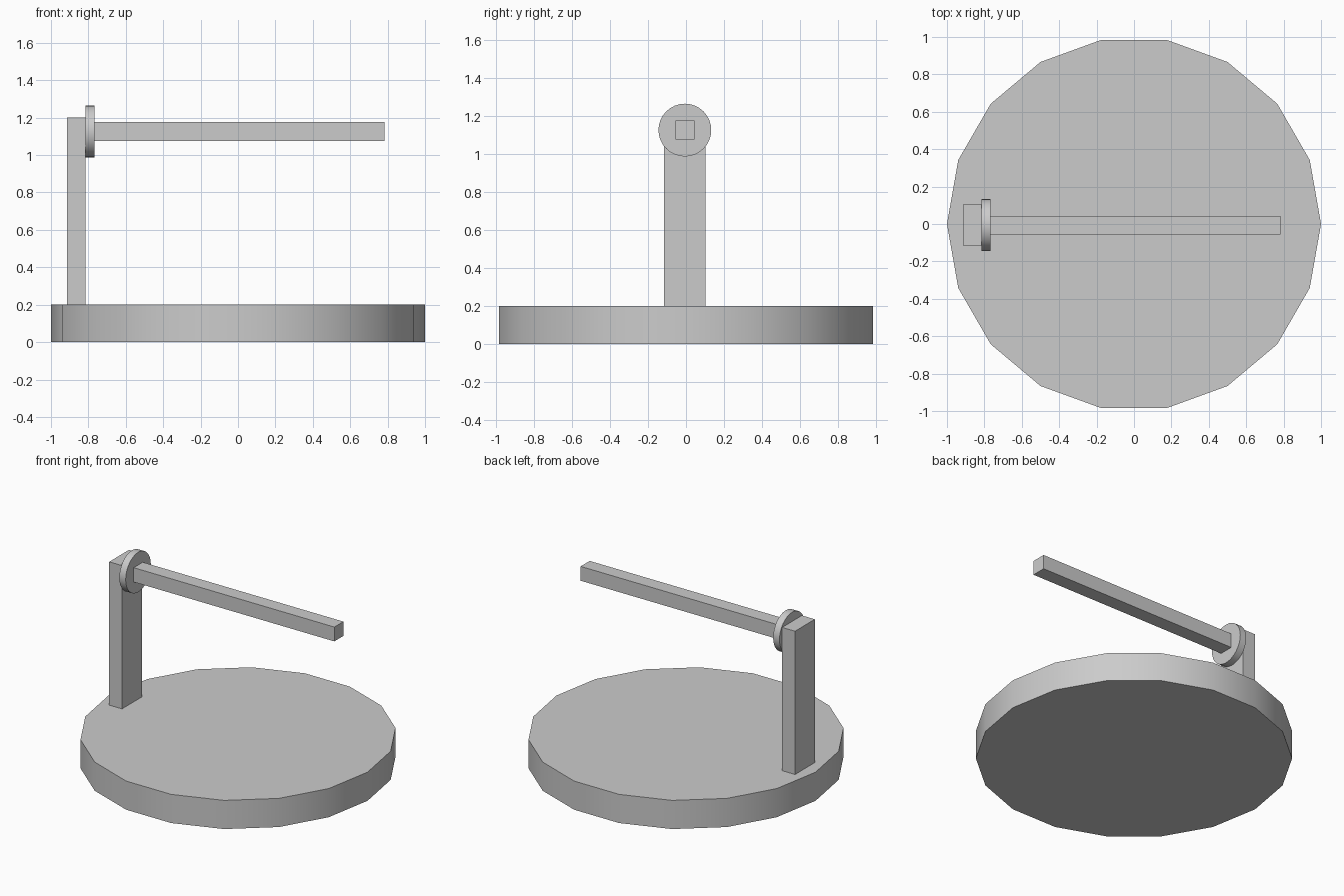
import bpy
from math import radians, pi

if "Cube" in bpy.data.objects:
    bpy.data.objects.remove(bpy.data.objects["Cube"])

def box(name, x, y, z):
    """Box from (min, max) ranges on each axis."""
    bpy.ops.mesh.primitive_cube_add(size=1, location=[(a + b) / 2 for a, b in (x, y, z)])
    ob = bpy.context.object
    ob.name = name
    ob.scale = [b - a for a, b in (x, y, z)]
    bpy.ops.object.transform_apply(location=False, rotation=False, scale=True)
    return ob

def disc(name, sides, radius, depth, location, rotation):
    """Cylinder with smooth sides and sharp rims."""
    bpy.ops.mesh.primitive_cylinder_add(vertices=sides, radius=radius, depth=depth,
                                        location=location, rotation=rotation)
    ob = bpy.context.object
    ob.name = name
    bpy.ops.object.shade_smooth_by_angle(angle=radians(30))
    return ob

Y = -0.006      # shared centre line of post and arm
ARM_Z = 1.126   # height of the arm axis

# Round base, with a corner on the x axis
disc("base", 18, 1.0, 0.2, (0, 0, 0.1), (0, 0, pi / 2))

# Upright post
box("post", (-0.914, -0.815), (Y - 0.109, Y + 0.109), (0.2, 1.2))

# Pivot disc between post and arm
disc("pivot_disc", 32, 0.139, 0.049, (-0.7905, Y, ARM_Z), (0, pi / 2, 0))

# Horizontal arm
box("arm", (-0.766, 0.783), (Y - 0.05, Y + 0.05), (ARM_Z - 0.05, ARM_Z + 0.05))
